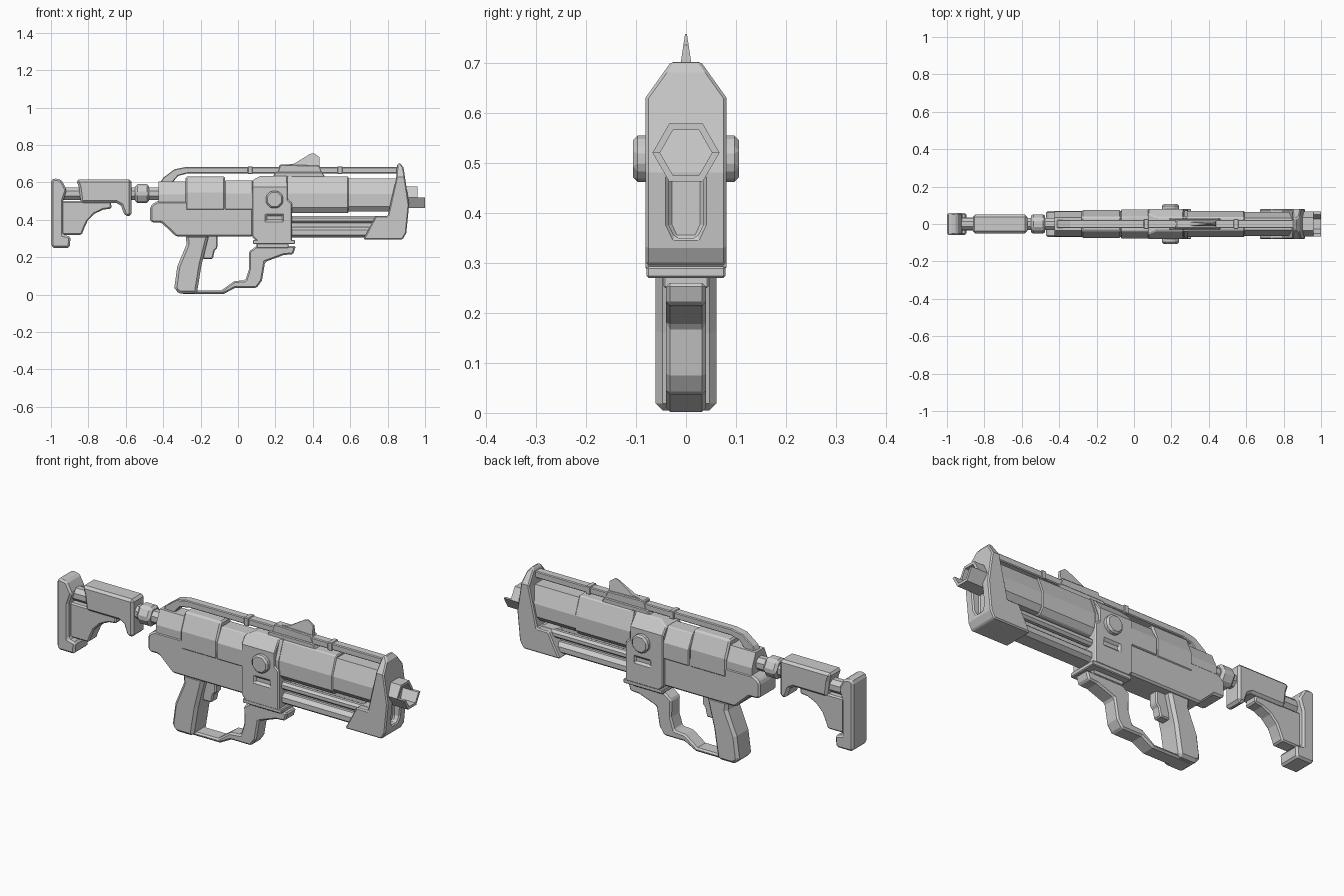
import bpy, bmesh, math
from mathutils import Vector

if "Cube" in bpy.data.objects:
    bpy.data.objects.remove(bpy.data.objects["Cube"])


def finish(name, bm, bevel):
    bmesh.ops.recalc_face_normals(bm, faces=bm.faces)
    me = bpy.data.meshes.new(name)
    bm.to_mesh(me)
    bm.free()
    ob = bpy.data.objects.new(name, me)
    bpy.context.collection.objects.link(ob)
    if bevel:
        m = ob.modifiers.new("bevel", 'BEVEL')
        m.width, m.segments, m.limit_method = bevel, 1, 'ANGLE'
        m.angle_limit = math.radians(40)
    return ob


def extrude(name, pts, vec, bevel, chamfer=None):
    bm = bmesh.new()
    f = bm.faces.new([bm.verts.new(p) for p in pts])
    r = bmesh.ops.extrude_face_region(bm, geom=[f])
    bmesh.ops.translate(bm, vec=vec,
                        verts=[g for g in r['geom'] if isinstance(g, bmesh.types.BMVert)])
    bmesh.ops.recalc_face_normals(bm, faces=bm.faces)
    if chamfer:  # slope both upper edges: (half width, z) with normal (y, z)
        y, z, ny, nz = chamfer
        for s in (-1, 1):
            r = bmesh.ops.bisect_plane(bm, geom=bm.verts[:] + bm.edges[:] + bm.faces[:],
                                       plane_co=(0, s * y, z), plane_no=Vector((0, s * ny, nz)),
                                       clear_outer=True)
            bmesh.ops.holes_fill(bm, edges=[e for e in bm.edges if e.is_boundary])
    return finish(name, bm, bevel)


def side(name, pts, w, bevel=0.007, chamfer=None, y0=None):
    """Side profile (x, z) given thickness across y."""
    a = -w if y0 is None else y0
    return extrude(name, [(x, a, z) for x, z in pts], (0, w - a, 0), bevel, chamfer)


def along(name, sec, x0, x1, bevel=0.0):
    """Cross-section (y, z) run along x."""
    return extrude(name, [(x0, y, z) for y, z in sec], (x1 - x0, 0, 0), bevel)


def sym(half):
    return half + [(-y, z) for y, z in reversed(half)]


def rect(x0, x1, z0, z1):
    return [(x0, z0), (x1, z0), (x1, z1), (x0, z1)]


def ngon(r, n, cz, start=0.0):
    return [(r * math.cos(start + 2 * math.pi * i / n), cz + r * math.sin(start + 2 * math.pi * i / n))
            for i in range(n)]


def cut(ob, cutter):
    cutter.hide_render = True
    cutter.hide_viewport = True
    m = ob.modifiers.new("cut", 'BOOLEAN')
    m.object, m.operation, m.solver = cutter, 'DIFFERENCE', 'EXACT'
    if len(ob.modifiers) > 1:
        ob.modifiers.move(len(ob.modifiers) - 1, 0)


TOP = (0.081, 0.63, 0.07, 0.05)

# shoulder stock
side("butt_plate", [(-1, .26), (-.985, .25), (-.9, .25), (-.895, .31), (-.935, .32), (-.935, .5),
                    (-.915, .56), (-.945, .615), (-.985, .622), (-1, .61)], .06, .01)
arc = [(-.68 - .15 * math.cos(a), .31 + .15 * math.sin(a)) for a in (.25, .6, .95, 1.3, 1.6)]
side("stock_brace", [(-.95, .32), (-.835, .32)] + arc + [(-.68, .5), (-.95, .5)], .035)
side("cheek_rest", [(-.84, .49), (-.65, .49), (-.625, .475), (-.605, .42), (-.57, .42), (-.57, .615),
                    (-.865, .615), (-.85, .57)], .05, .012)
along("stock_tube", ngon(.036, 8, .54, math.pi / 8), -.95, -.4)
along("stock_nut", ngon(.058, 6, .54), -.55, -.475, .012)

# receiver
side("receiver_lower", [(-.47, .4), (-.46, .385), (-.41, .385), (-.33, .31), (.08, .31), (.08, .5),
                        (-.43, .5), (-.455, .485), (-.47, .47)], .07, .009)
along("receiver_upper", sym([(.066, .45), (.066, .535), (.035, .605)]), -.425, .08)
along("receiver_collar", sym([(.074, .45), (.074, .545), (.038, .632)]), -.28, -.07, .008)
along("receiver_panel", sym([(.077, .455), (.077, .54), (.038, .61)]), -.07, .085, .004)

# centre block, with slot and pivot knobs on both sides
block = side("centre_block", [(.075, .31), (.1, .285), (.29, .285), (.29, .49), (.265, .51), (.265, .61),
                              (.265, .635), (.12, .635), (.075, .61)], .081, .006, (0.081, .575, .06, .045))
side("block_foot", rect(.08, .305, .27, .293), .079, .004)
for n, s in (("right", -1), ("left", 1)):
    side("pivot_knob_" + n, [(.195 + x, z) for x, z in ngon(.05, 8, .508, math.pi / 8)],
         s * .106, .009, None, s * .06)
    cut(block, side("slot_cutter_" + n, rect(.15, .24, .395, .425), s * .1, 0, None, s * .07))

# barrel shroud in two stages
along("barrel_rear", sym([(.045, .435), (.07, .465), (.07, .54), (.035, .632)]), .26, .59, .005)
along("barrel_front", sym([(.042, .445), (.065, .472), (.065, .537), (.033, .62)]), .585, .86)
along("barrel_ring", sym([(.047, .43), (.073, .463), (.073, .541), (.037, .635)]), .27, .285)

# under-barrel tubes
for n, s in (("right", -1), ("left", 1)):
    along("upper_guide_rod_" + n, [(y + s * .038, z) for y, z in ngon(.021, 8, .402, math.pi / 8)], .28, .8)
along("lower_tube", sym([(.035, .305), (.055, .32), (.055, .345), (.035, .362)]), .28, .74)
along("tube_web", sym([(.02, .35), (.02, .39)]), .28, .75)

# nose plate with recessed channel
nose = side("nose_plate", [(.67, .295), (.88, .295), (.9, .33), (.915, .48), (.885, .68), (.865, .705),
                           (.85, .695), (.845, .62), (.8, .42), (.735, .42)], .081, .006, TOP)
cut(nose, along("nose_channel_cutter", sym([(.022, .35), (.034, .375), (.034, .47)]), .87, .98))

# muzzle: hexagonal tube, lower half longer
for n, s, x1 in (("upper", 1, .96), ("lower", -1, 1.0)):
    ring = [(r * math.cos(a * math.pi / 3), .52 + s * r * math.sin(a * math.pi / 3))
            for r, order in ((.067, (0, 1, 2, 3)), (.052, (3, 2, 1, 0))) for a in order]
    along("muzzle_" + n, ring, .84, x1)

# top rail, clamps and sight
side("top_rail", [(-.42, .59), (-.4, .625), (-.34, .67), (-.28, .682), (.86, .682), (.86, .648),
                  (-.27, .648), (-.32, .635), (-.35, .6), (-.35, .59)], .022, .004)
for i, x in enumerate((.065, .545)):
    side("rail_clamp_%d" % (i + 1), rect(x - .013, x + .013, .644, .686), .027, .003)
side("rail_mount", [(.18, .62), (.47, .62), (.45, .655), (.2, .655)], .03, .004)
side("sight_base", [(.21, .65), (.45, .65), (.435, .69), (.225, .695)], .024, .004)
side("sight_fin", [(.22, .66), (.22, .69), (.3, .7), (.385, .752), (.405, .757), (.435, .735),
                   (.435, .66)], .012, 0, (.012, .69, .06, .009))

# grip, trigger and guard
side("grip", [(-.31, .005), (-.22, .005), (-.195, .16), (-.155, .32), (-.28, .32), (-.275, .27),
              (-.325, .15), (-.34, .04), (-.335, .02)], .061, .014)
side("trigger", [(-.19, .19), (-.135, .19), (-.125, .235), (-.11, .25), (-.11, .32), (-.17, .32)], .025, .006)
side("trigger_guard", [(-.3, .002), (-.08, .002), (-.015, .036), (.1, .036), (.128, .075), (.145, .175),
                       (.245, .212), (.295, .215), (.31, .26), (.1, .26), (.058, .23), (.06, .14),
                       (.04, .077), (-.02, .072), (-.09, .022), (-.3, .022)], .04, .008)
side("guard_neck", rect(.1, .27, .25, .29), .045, .003)
